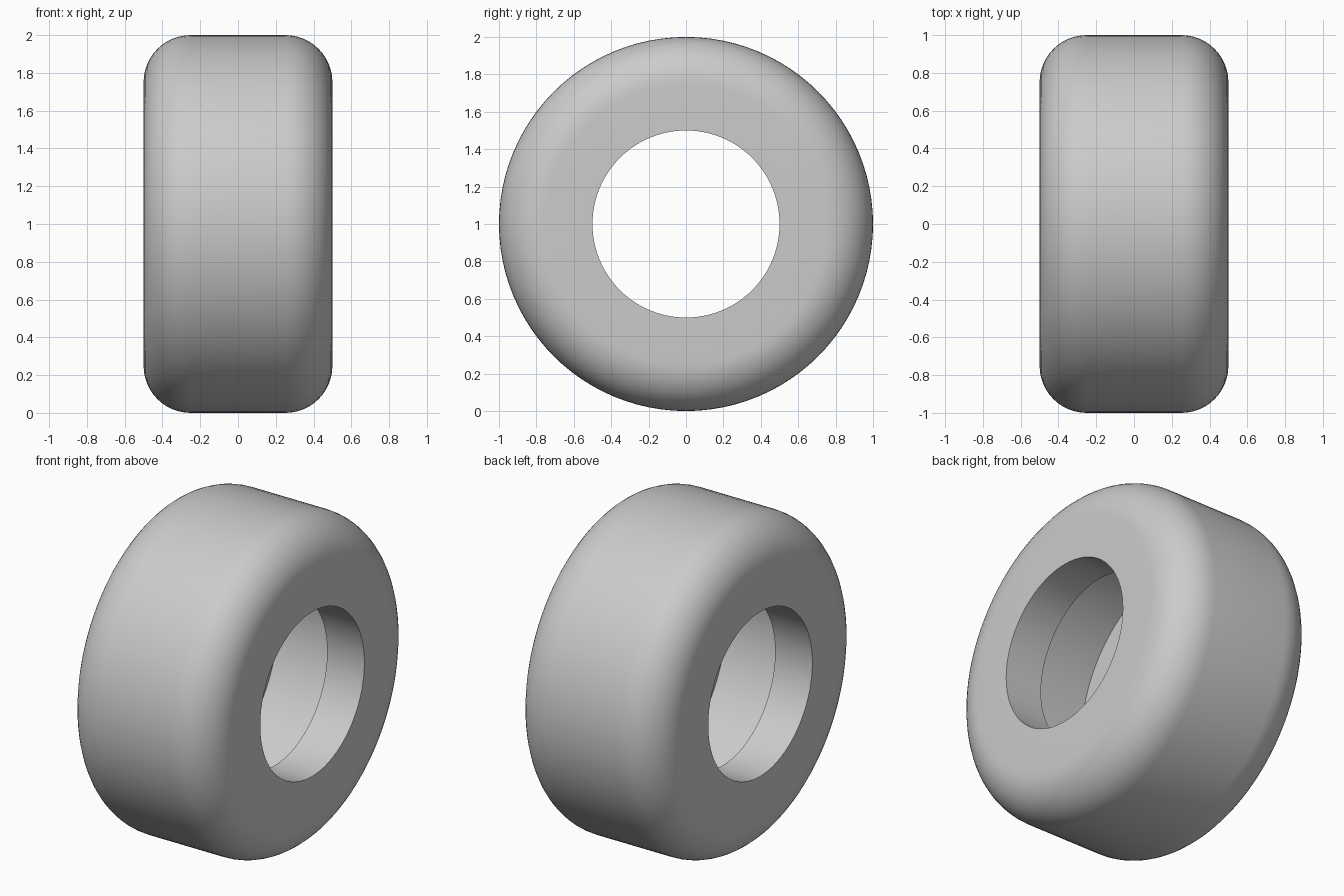
import bpy, bmesh, math
from mathutils import Matrix, Vector

if "Cube" in bpy.data.objects:
    bpy.data.objects.remove(bpy.data.objects["Cube"])

SEGMENTS = 96      # steps around the axle
ARC = 12           # steps on each rounded shoulder

grey = bpy.data.materials.new("plain grey")
grey.diffuse_color = (0.6, 0.6, 0.6, 1)
grey.use_nodes = True
grey.node_tree.nodes["Principled BSDF"].inputs["Base Color"].default_value = grey.diffuse_color

# Half cross-section as (x, radius): hollow inner channel, bead lip, sidewall, shoulder
half = [(0.25, 0.75), (0.25, 0.5), (0.5, 0.5)]
for i in range(ARC + 1):
    a = math.pi / 2 * i / ARC
    half.append((0.25 + 0.25 * math.cos(a), 0.75 + 0.25 * math.sin(a)))
profile = half + [(-x, r) for x, r in reversed(half)]

# Revolve the closed section around the x axis
bm = bmesh.new()
verts = [bm.verts.new((x, 0, r)) for x, r in profile]
edges = [bm.edges.new((verts[i - 1], verts[i])) for i in range(len(verts))]
bmesh.ops.spin(bm, geom=verts + edges, cent=(0, 0, 0), axis=(1, 0, 0),
               angle=math.tau, steps=SEGMENTS, use_merge=True)
bmesh.ops.remove_doubles(bm, verts=bm.verts, dist=1e-5)
bmesh.ops.recalc_face_normals(bm, faces=bm.faces)
bmesh.ops.translate(bm, verts=bm.verts, vec=(0, 0, 1))

mesh = bpy.data.meshes.new("tyre")
bm.to_mesh(mesh)
bm.free()
mesh.materials.append(grey)
tyre = bpy.data.objects.new("tyre", mesh)
bpy.context.collection.objects.link(tyre)

# Smooth tread and shoulders, crisp lip edges
bpy.context.view_layer.objects.active = tyre
tyre.select_set(True)
bpy.ops.object.shade_smooth_by_angle(angle=math.radians(30))
